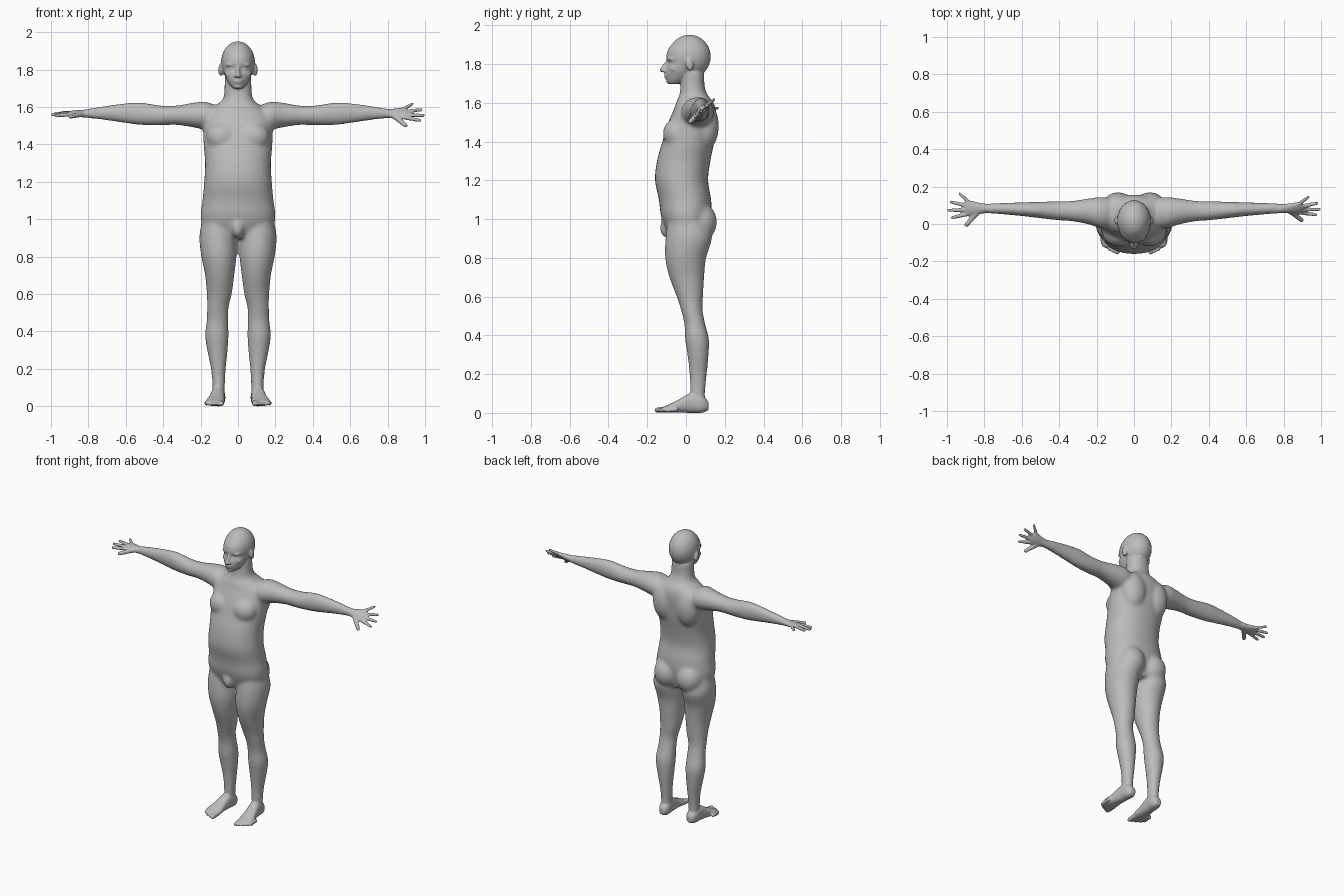
import bpy
import bmesh
from math import cos, sin, pi, radians
from mathutils import Matrix, Vector

if "Cube" in bpy.data.objects:
    bpy.data.objects.remove(bpy.data.objects["Cube"], do_unlink=True)

SIDES = (1, -1)


def blend(a, b, c, d, t):
    """Catmull-Rom blend between the middle two values."""
    return b + 0.5 * t * (c - a + t * (2 * a - 5 * b + 4 * c - d + t * (3 * (b - c) + d - a)))


def loft(bm, sections, axis, side=1, power=1.0, steps=4, segments=32):
    """Skin smooth rings given as (along, centre u, centre v, radius u, radius v)."""
    last = len(sections) - 1
    rows = []
    for i in range(last):
        quad = [sections[min(max(i + k, 0), last)] for k in (-1, 0, 1, 2)]
        for j in range(steps):
            rows.append([blend(*values, j / steps) for values in zip(*quad)])
    rows.append(sections[-1])
    rings = []
    for along, cu, cv, ru, rv in rows:
        ring = []
        for k in range(segments):
            c, s = cos(2 * pi * k / segments), sin(2 * pi * k / segments)
            u = cu + ru * abs(c) ** power * (1 if c > 0 else -1)
            v = cv + rv * abs(s) ** power * (1 if s > 0 else -1)
            x, y, z = {"x": (along, u, v), "y": (u, along, v), "z": (u, v, along)}[axis]
            ring.append(bm.verts.new((side * x, y, z)))
        rings.append(ring)
    for low, high in zip(rings, rings[1:]):
        for k in range(segments):
            n = (k + 1) % segments
            bm.faces.new((low[k], low[n], high[n], high[k]))
    bm.faces.new(rings[0])
    bm.faces.new(rings[-1])


def blob(bm, centre, radii, tilt=0.0):
    """Ellipsoid, tilted about the x axis."""
    matrix = (Matrix.Translation(centre) @ Matrix.Rotation(radians(tilt), 4, "X")
              @ Matrix.Diagonal((*radii, 1)))
    bmesh.ops.create_uvsphere(bm, u_segments=24, v_segments=16, radius=1, matrix=matrix)


def pair(bm, centre, radii, tilt=0.0):
    for side in SIDES:
        blob(bm, (side * centre[0], *centre[1:]), radii, tilt)


def capsule(bm, start, end, r_start, r_end):
    """Tapered rod with round ends: a sphere pulled apart at its equator."""
    start, end = Vector(start), Vector(end)
    turn = (end - start).to_track_quat("Z", "Y")
    made = bmesh.ops.create_uvsphere(bm, u_segments=16, v_segments=12, radius=1)
    for vert in made["verts"]:
        centre, radius = (end, r_end) if vert.co.z > 0.01 else (start, r_start)
        vert.co = centre + turn @ (vert.co * radius)


def fuse(bm, name, voxel, smoothing):
    """Merge all overlapping parts into one continuous skin."""
    bmesh.ops.recalc_face_normals(bm, faces=bm.faces)
    mesh = bpy.data.meshes.new(name)
    bm.to_mesh(mesh)
    bm.free()
    obj = bpy.data.objects.new(name, mesh)
    bpy.context.collection.objects.link(obj)
    remesh = obj.modifiers.new("skin", "REMESH")
    remesh.mode = "VOXEL"
    remesh.voxel_size = voxel
    relax = obj.modifiers.new("relax", "SMOOTH")
    relax.factor = 0.5
    relax.iterations = smoothing
    fused = bpy.data.meshes.new_from_object(
        obj.evaluated_get(bpy.context.evaluated_depsgraph_get()))
    obj.modifiers.clear()
    obj.data = fused
    bpy.data.meshes.remove(mesh)
    return obj


# Large forms: torso with neck
core = bmesh.new()
torso = [(0.9, 0, 0.01, 0.13, 0.09), (0.95, 0, 0.005, 0.185, 0.11), (1.02, 0, 0, 0.2, 0.13),
         (1.1, 0, -0.005, 0.19, 0.135), (1.2, 0, -0.023, 0.181, 0.137),
         (1.3, 0, -0.012, 0.176, 0.138), (1.4, 0, 0.012, 0.184, 0.134),
         (1.49, 0, 0.03, 0.185, 0.125), (1.56, 0, 0.045, 0.17, 0.11),
         (1.605, 0, 0.045, 0.125, 0.095), (1.635, 0, 0.04, 0.085, 0.075),
         (1.68, 0, 0.034, 0.073, 0.063), (1.76, 0, 0.034, 0.072, 0.06)]
loft(core, torso, "z", power=0.9)
pair(core, (0.085, -0.045, 1.44), (0.085, 0.075, 0.08))      # chest
pair(core, (0.085, 0.095, 1.48), (0.085, 0.075, 0.13))       # shoulder blades
pair(core, (0.085, 0.07, 0.985), (0.088, 0.09, 0.1))         # seat
blob(core, (0, -0.095, 0.955), (0.035, 0.04, 0.055))         # groin

# Arms and legs
arm = [(0.1, 0.06, 1.54, 0.07, 0.06), (0.17, 0.06, 1.553, 0.085, 0.075),
       (0.24, 0.067, 1.557, 0.07, 0.066), (0.33, 0.069, 1.556, 0.055, 0.052),
       (0.42, 0.071, 1.555, 0.05, 0.054), (0.52, 0.076, 1.564, 0.043, 0.061),
       (0.6, 0.079, 1.567, 0.037, 0.054), (0.7, 0.082, 1.568, 0.031, 0.04),
       (0.79, 0.083, 1.566, 0.026, 0.027), (0.83, 0.083, 1.565, 0.022, 0.02)]
leg = [(0.98, 0.105, 0.01, 0.09, 0.105), (0.9, 0.107, 0.014, 0.1, 0.12),
       (0.8, 0.102, -0.002, 0.094, 0.106), (0.7, 0.098, 0.004, 0.078, 0.09),
       (0.6, 0.1, 0.02, 0.067, 0.068), (0.53, 0.108, 0.03, 0.058, 0.056),
       (0.46, 0.11, 0.045, 0.058, 0.054), (0.38, 0.113, 0.057, 0.063, 0.062),
       (0.3, 0.11, 0.062, 0.055, 0.055), (0.2, 0.105, 0.063, 0.04, 0.045),
       (0.12, 0.104, 0.06, 0.034, 0.04), (0.05, 0.104, 0.06, 0.032, 0.04)]
for side in SIDES:
    loft(core, arm, "x", side)
    loft(core, leg, "z", side)
    capsule(core, (side * 0.105, 0.0, 0.56), (side * 0.107, 0.015, 0.5), 0.032, 0.03)
core_object = fuse(core, "body_core", 0.01, 8)

# Finer forms are added on top of the fused core
body = bmesh.new()
body.from_mesh(core_object.data)
bpy.data.objects.remove(core_object, do_unlink=True)

# Head: skull and face
blob(body, (0, 0.018, 1.838), (0.091, 0.11, 0.113))
face = [(1.698, 0, -0.062, 0.026, 0.028), (1.72, 0, -0.044, 0.046, 0.059),
        (1.755, 0, -0.03, 0.066, 0.077), (1.785, 0, -0.02, 0.076, 0.081),
        (1.805, 0, -0.01, 0.08, 0.082), (1.83, 0, -0.003, 0.085, 0.099),
        (1.87, 0, 0.005, 0.083, 0.1), (1.9, 0, 0.01, 0.07, 0.085)]
loft(body, face, "z")
capsule(body, (0, -0.09, 1.818), (0, -0.124, 1.77), 0.009, 0.013)     # nose
pair(body, (0.013, -0.112, 1.766), (0.009, 0.013, 0.009))             # nostrils
pair(body, (0.033, -0.072, 1.803), (0.015, 0.014, 0.012))             # eyes
pair(body, (0.033, -0.074, 1.826), (0.032, 0.02, 0.01))               # brows
pair(body, (0.045, -0.058, 1.775), (0.024, 0.026, 0.018))             # cheeks
blob(body, (0, -0.1, 1.744), (0.026, 0.014, 0.007))                   # upper lip
blob(body, (0, -0.098, 1.732), (0.022, 0.014, 0.007))                 # lower lip
blob(body, (0, -0.085, 1.711), (0.024, 0.018, 0.014))                 # chin
pair(body, (0.092, 0.018, 1.798), (0.013, 0.02, 0.034), 12)           # ears

# Hands: flat palm and five spread digits, each hand turned about the arm
palm = [(0.79, 0, 0, 0.025, 0.024), (0.83, 0, 0, 0.031, 0.02),
        (0.87, 0, 0, 0.042, 0.017), (0.9, 0.002, 0, 0.038, 0.013)]
digits = [((0.835, -0.018), (0.895, -0.088), 0.016),
          ((0.89, -0.03), (0.972, -0.05), 0.012),
          ((0.89, -0.008), (0.99, -0.01), 0.012),
          ((0.89, 0.014), (0.978, 0.034), 0.012),
          ((0.88, 0.03), (0.932, 0.08), 0.011)]
for side, turn in zip(SIDES, (43, 8)):
    hand = bmesh.new()
    loft(hand, palm, "x", side)
    for base, tip, radius in digits:
        capsule(hand, (side * base[0], base[1], 0), (side * tip[0], tip[1], -0.004),
                radius, radius * 0.75)
    hand.transform(Matrix.Translation((0, 0.083, 1.565))
                   @ Matrix.Rotation(radians(turn), 4, "X"))
    temp = bpy.data.meshes.new("hand")
    hand.to_mesh(temp)
    hand.free()
    body.from_mesh(temp)
    bpy.data.meshes.remove(temp)

# Feet with toes, turned slightly outward
foot = [(0.116, 0.103, 0.036, 0.018, 0.022), (0.085, 0.104, 0.045, 0.036, 0.044),
        (0.03, 0.108, 0.052, 0.037, 0.052), (-0.03, 0.115, 0.037, 0.042, 0.036),
        (-0.08, 0.122, 0.024, 0.051, 0.023), (-0.12, 0.124, 0.016, 0.047, 0.014)]
for side in SIDES:
    loft(body, foot, "y", side, power=0.85)
    for i in range(5):
        x = 0.089 + 0.02 * i
        radius = 0.016 if i == 0 else 0.0115
        tip = -0.148 + 0.003 * i * i
        capsule(body, (side * x, tip + 0.05, 0.018), (side * x, tip, 0.014),
                radius, radius * 0.9)

figure = fuse(body, "body", 0.006, 3)

# Plain grey skin
grey = bpy.data.materials.new("plain grey")
grey.use_nodes = True
colour = (0.5, 0.5, 0.5, 1)
grey.diffuse_color = colour
grey.node_tree.nodes["Principled BSDF"].inputs["Base Color"].default_value = colour
figure.data.materials.clear()
figure.data.materials.append(grey)
for polygon in figure.data.polygons:
    polygon.use_smooth = True
    polygon.material_index = 0
